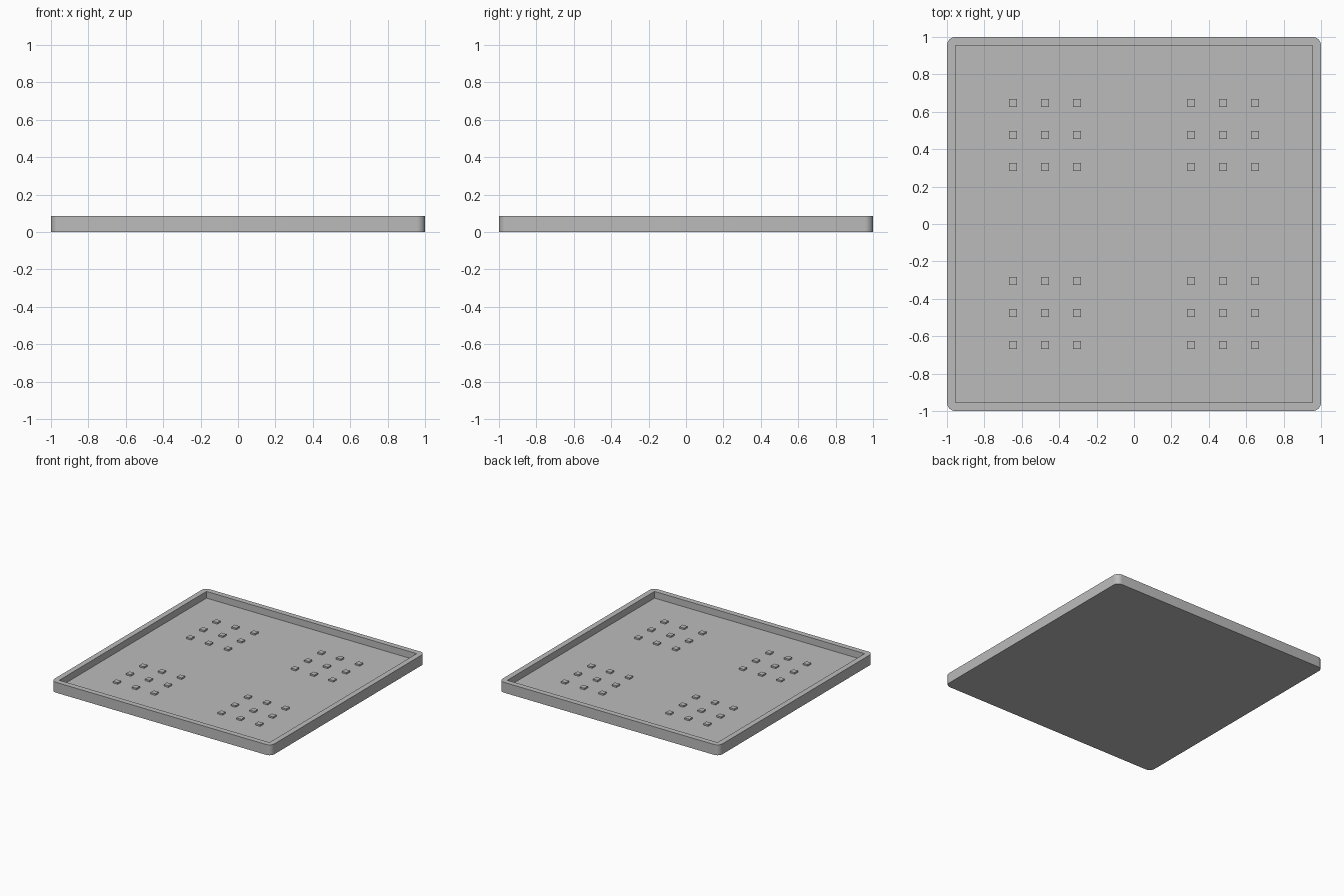
import bpy
import bmesh
from mathutils import Matrix

cube = bpy.data.objects.get("Cube")
if cube:
    bpy.data.objects.remove(cube, do_unlink=True)

HEIGHT = 0.085
FLOOR = 0.03
INNER = 0.955
RADIUS = 0.045

grey = bpy.data.materials.new("plain grey")
grey.use_nodes = True
colour = (0.5, 0.5, 0.5, 1)
grey.diffuse_color = colour
grey.node_tree.nodes["Principled BSDF"].inputs["Base Color"].default_value = colour


def make_object(name, bm):
    mesh = bpy.data.meshes.new(name)
    bm.to_mesh(mesh)
    bm.free()
    obj = bpy.data.objects.new(name, mesh)
    bpy.context.collection.objects.link(obj)
    mesh.materials.append(grey)
    return obj


def add_box(bm, centre, size):
    place = Matrix.Translation(centre) @ Matrix.Diagonal((*size, 1))
    return bmesh.ops.create_cube(bm, size=1, matrix=place)["verts"]


# Tray body with rounded upright corners
bm = bmesh.new()
add_box(bm, (0, 0, HEIGHT / 2), (2, 2, HEIGHT))
uprights = [e for e in bm.edges if abs(e.verts[0].co.z - e.verts[1].co.z) > 0.01]
bmesh.ops.bevel(bm, geom=uprights, offset=RADIUS, segments=8, profile=0.5, affect='EDGES')
tray = make_object("tray", bm)

# Square-cornered recess cut into the top
bm = bmesh.new()
add_box(bm, (0, 0, FLOOR + 0.1), (2 * INNER, 2 * INNER, 0.2))
recess = make_object("recess_cutter", bm)
recess.hide_render = True
recess.hide_viewport = True
cut = tray.modifiers.new("recess", 'BOOLEAN')
cut.operation = 'DIFFERENCE'
cut.solver = 'EXACT'
cut.object = recess
bpy.context.view_layer.objects.active = tray
tray.select_set(True)
bpy.ops.object.modifier_apply(modifier=cut.name)
bpy.data.objects.remove(recess, do_unlink=True)
bpy.ops.object.shade_smooth_by_angle(angle=0.6)

# Four groups of nine small studs on the tray floor
STUD, STUD_HEIGHT, SINK = 0.043, 0.013, 0.005
for side, sx in (("left", 1), ("right", -1)):
    for end, sy in (("front", -1), ("back", 1)):
        bm = bmesh.new()
        for i in range(3):
            for j in range(3):
                x = sx * (0.305 + 0.171 * i)
                y = sy * (0.305 + 0.171 * j)
                z = FLOOR + (STUD_HEIGHT - SINK) / 2
                add_box(bm, (x, y, z), (STUD, STUD, STUD_HEIGHT + SINK))
        make_object(f"{end}_{side}_studs", bm)
